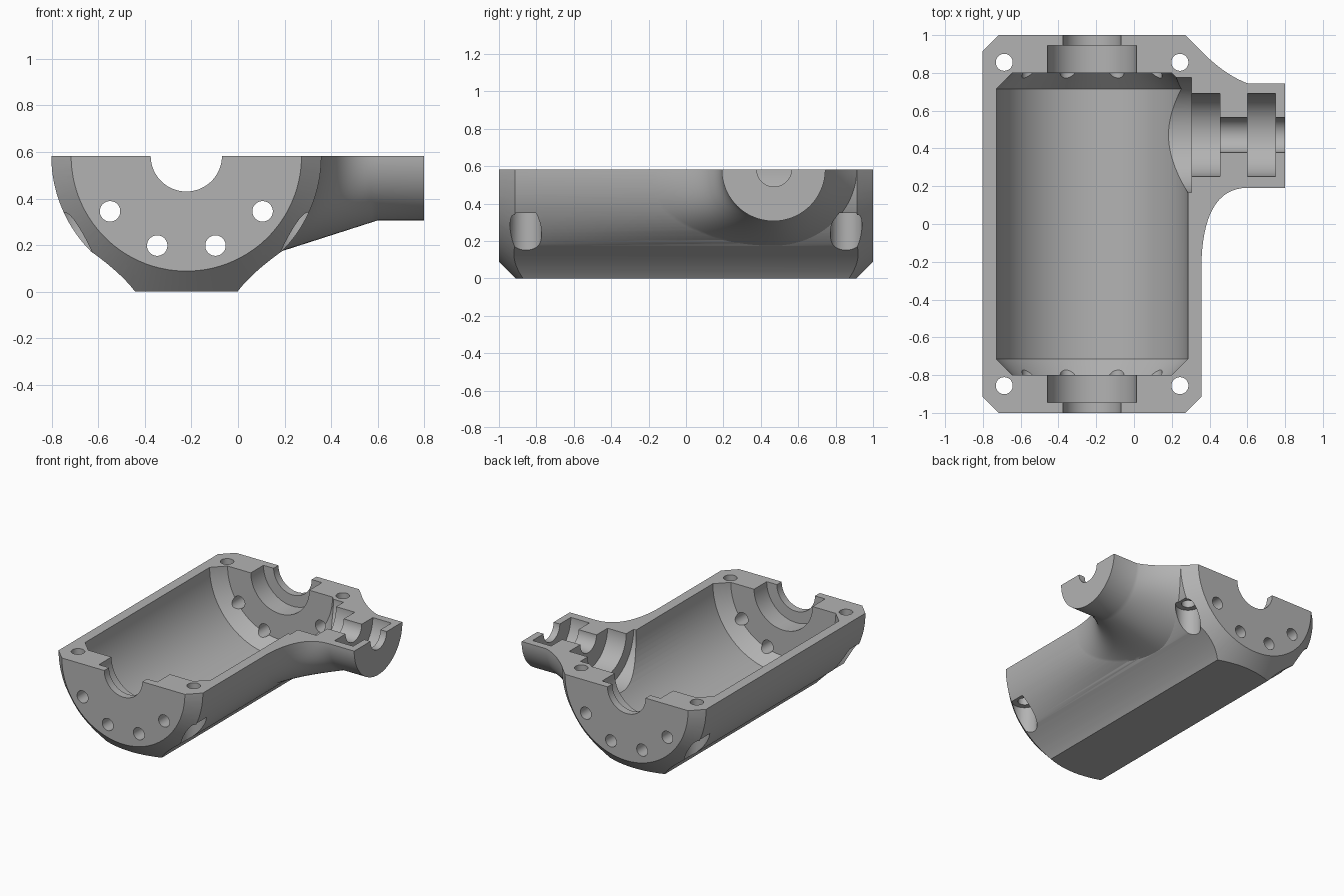
import bpy, bmesh
from math import sin, cos, pi, sqrt, radians
from mathutils import Vector

cube = bpy.data.objects.get("Cube")
if cube:
    bpy.data.objects.remove(cube)

CX, CZ, R = -0.222, 0.583, 0.58     # main bore axis and outer radius
BY, BR = 0.468, 0.277               # side boss axis and radius

grey = bpy.data.materials.new("cast_grey")
grey.use_nodes = True
colour = (0.45, 0.45, 0.45, 1)
grey.diffuse_color = colour
grey.node_tree.nodes["Principled BSDF"].inputs["Base Color"].default_value = colour


def tube(name, rings):
    """Closed solid skinned over rings of equal point count."""
    bm = bmesh.new()
    loops = [[bm.verts.new(p) for p in ring] for ring in rings]
    n = len(loops[0])
    for a, b in zip(loops, loops[1:]):
        for i in range(n):
            j = (i + 1) % n
            bm.faces.new((a[i], a[j], b[j], b[i]))
    bm.faces.new(loops[0])
    bm.faces.new(loops[-1])
    bmesh.ops.recalc_face_normals(bm, faces=bm.faces)
    mesh = bpy.data.meshes.new(name)
    bm.to_mesh(mesh)
    bm.free()
    obj = bpy.data.objects.new(name, mesh)
    bpy.context.collection.objects.link(obj)
    mesh.materials.append(grey)
    return obj


def lathe(name, axis, centre, profile, n=96):
    """Turned solid: profile holds (position along axis, radius)."""
    rings = []
    for t, r in profile:
        ring = []
        for i in range(n):
            a = 2 * pi * (i + 0.5) / n
            u, v = r * cos(a), r * sin(a)
            p = {"x": (t, u, v), "y": (u, t, v), "z": (u, v, t)}[axis]
            ring.append(Vector(centre) + Vector(p))
        rings.append(ring)
    return tube(name, rings)


def combine(target, other, operation):
    other.hide_render = True
    mod = target.modifiers.new("bool", "BOOLEAN")
    mod.operation, mod.solver, mod.object = operation, "EXACT", other
    bpy.context.view_layer.objects.active = target
    bpy.ops.object.modifier_apply(modifier=mod.name)
    bpy.data.objects.remove(other)


def bezier(a, b, c, t):
    return a * (1 - t) ** 2 + b * 2 * t * (1 - t) + c * t * t


# Trough body: half round with a flared flat foot
half = [Vector((R, 0.7 - CZ))]
half += [Vector((R * cos(a), -R * sin(a))) for a in (radians(45 * i / 20) for i in range(21))]
foot = [Vector(p) for p in ((R * 0.7071, -R * 0.7071), (0.28, 0.08 - CZ), (0.22, -CZ))]
half += [bezier(*foot, i / 10) for i in range(1, 11)]
outline = half + [Vector((-p.x, p.y)) for p in reversed(half)]
housing = tube("housing", [[(CX + p.x, y, CZ + p.y) for p in outline] for y in (-1, 1)])

# Conical chamfer on both ends
combine(housing, lathe("end_cones", "y", (CX, 0, CZ),
                       [(-1, 0.495), (-0.775, 0.72), (0.775, 0.72), (1, 0.495)]), "INTERSECT")

# Side boss flaring into the body
STEPS, ARC = 16, 48


def flare(theta, t):
    c, s = cos(theta), sin(theta)
    spread = 0.72 if c < 0 else 0.447
    on_body = lambda d: CX + sqrt((R - 0.002) ** 2 - d * d)
    start = Vector((0.6, BY + BR * c, -BR * s))
    end = Vector((on_body(0.41 * s), BY + spread * c, -0.41 * s))
    bend = Vector((on_body(BR * s), start.y, start.z))
    if c > 0:
        bend = bend.lerp(Vector((0.48, 0.79, start.z)), c * c)
    bend = bend.lerp((start + end) / 2, s * s)
    return bezier(start, bend, end, t)


def boss_ring(points):
    top = [Vector((points[i].x, points[i].y, 0.1)) for i in (-1, 0)]
    return [p + Vector((0, 0, CZ)) for p in points + top]


angles = [pi * i / ARC for i in range(ARC + 1)]
rings = [boss_ring([Vector((0.8, BY + BR * cos(a), -BR * sin(a))) for a in angles])]
rings += [boss_ring([flare(a, k / STEPS) for a in angles]) for k in range(STEPS + 1)]
last = [flare(a, 1) for a in angles]
rings.append(boss_ring([Vector((0, BY + (p.y - BY) * 0.8, p.z * 0.6)) for p in last]))
combine(housing, tube("side_boss", rings), "UNION")

# Parting plane
combine(housing, tube("top_cut", [[(-2, -2, z), (2, -2, z), (2, 2, z), (-2, 2, z)]
                                  for z in (CZ, 2)]), "DIFFERENCE")

# Main chamber with bearing seats and shaft openings
side = [(0.715, 0.507), (0.8, 0.422), (0.8, 0.235), (0.945, 0.235), (0.945, 0.153), (1.1, 0.153)]
chamber = [(-t, r) for t, r in reversed(side)] + side
combine(housing, lathe("chamber", "y", (CX, 0, CZ), chamber), "DIFFERENCE")

# Stepped bore in the side boss
bore = [(-0.1, 0.305), (0.305, 0.305), (0.305, 0.22), (0.455, 0.22), (0.455, 0.093),
        (0.6, 0.093), (0.6, 0.22), (0.75, 0.22), (0.75, 0.093), (0.9, 0.093)]
combine(housing, lathe("side_bore", "x", (0, BY + 0.003, CZ), bore), "DIFFERENCE")

for sy in (-1, 1):
    # Clamp bolt holes with spotfaces from below
    for sx in (-1, 1):
        combine(housing, lathe("clamp_hole", "z", (CX + sx * 0.465, sy * 0.856, 0),
                               [(-0.1, 0.085), (0.35, 0.085), (0.35, 0.045), (0.8, 0.045)], 40),
                "DIFFERENCE")
    # Cover screw holes through the end walls
    for deg in (-54, -18, 18, 54):
        a = radians(deg)
        combine(housing, lathe("cover_hole", "y",
                               (CX + 0.405 * sin(a), sy * 0.9, CZ - 0.405 * cos(a)),
                               [(-0.2, 0.044), (0.2, 0.044)], 32), "DIFFERENCE")

bpy.ops.object.select_all(action="DESELECT")
housing.select_set(True)
bpy.context.view_layer.objects.active = housing
bpy.ops.object.shade_smooth_by_angle(angle=radians(25))
